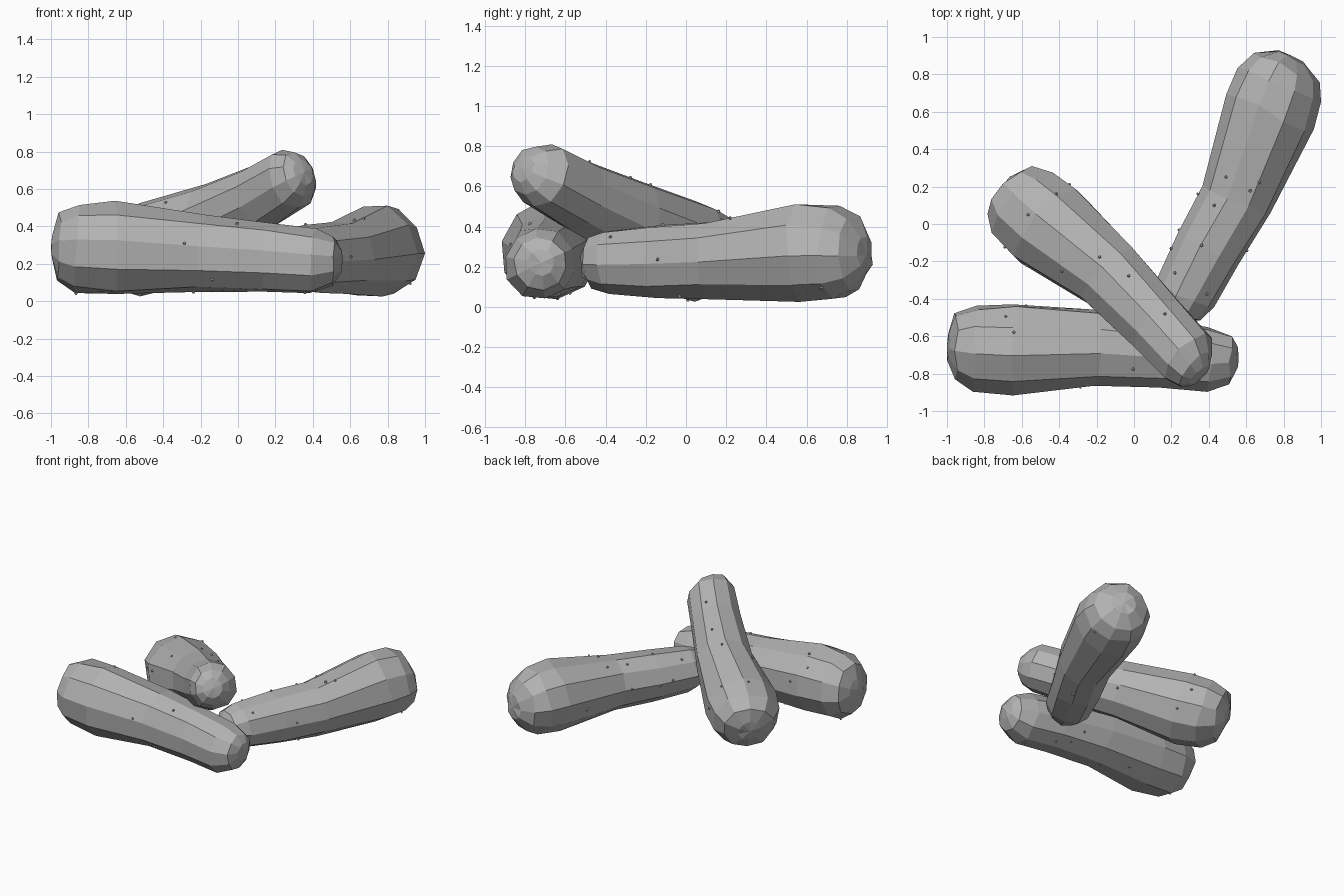
import bpy, bmesh, math, random
from mathutils import Vector

random.seed(4)
SIDES = 10

if "Cube" in bpy.data.objects:
    bpy.data.objects.remove(bpy.data.objects["Cube"])

mat = bpy.data.materials.new("plain grey")
mat.use_nodes = True
GREY = (0.45, 0.45, 0.45, 1)
mat.diffuse_color = GREY
mat.node_tree.nodes["Principled BSDF"].inputs["Base Color"].default_value = GREY


def finish(bm, name):
    bmesh.ops.recalc_face_normals(bm, faces=bm.faces[:])
    mesh = bpy.data.meshes.new(name)
    bm.to_mesh(mesh)
    bm.free()
    mesh.materials.append(mat)
    bpy.context.collection.objects.link(bpy.data.objects.new(name, mesh))


def make_pickle(name, stations, twist, bumps):
    """Faceted tapered body through (x, y, z, radius) stations, with small bumps."""
    centres = [Vector(s[:3]) for s in stations]
    axis = (centres[-1] - centres[0]).normalized()
    side = axis.cross(Vector((0, 0, 1))).normalized()
    up = side.cross(axis)

    # Body rings, slightly irregular
    bm = bmesh.new()
    rings = []
    for c, s in zip(centres, stations):
        ring = []
        for k in range(SIDES):
            a = math.tau * (k + twist) / SIDES
            r = s[3] * random.uniform(0.97, 1.04)
            slide = axis * random.uniform(-0.08, 0.08) * s[3]
            ring.append(bm.verts.new(c + slide + (side * math.cos(a) + up * math.sin(a)) * r))
        rings.append(ring)
    walls = []
    for lo, hi in zip(rings, rings[1:]):
        for k in range(SIDES):
            n = (k + 1) % SIDES
            walls.append(bm.faces.new((lo[k], lo[n], hi[n], hi[k])))
    # Fanned end caps
    for ring, c, sign in ((rings[0], centres[0], -1), (rings[-1], centres[-1], 1)):
        tip = bm.verts.new(c + axis * sign * 0.01)
        for k in range(SIDES):
            bm.faces.new((ring[k], ring[(k + 1) % SIDES], tip))
    bmesh.ops.recalc_face_normals(bm, faces=bm.faces[:])

    # Bumps scattered over the long walls
    long_walls = walls[2 * SIDES:-2 * SIDES]
    spots = []
    for f in random.sample(long_walls, bumps):
        a, b, c, d = [v.co for v in f.verts]
        u, v = random.random(), random.random()
        spots.append((a.lerp(b, u).lerp(d.lerp(c, u), v), f.normal.copy()))
    finish(bm, name)

    bm = bmesh.new()
    for p, normal in spots:
        turn = normal.to_track_quat('Z', 'Y').to_matrix().to_4x4()
        turn.translation = p
        bmesh.ops.create_cone(bm, cap_ends=True, segments=5, radius1=0.012,
                              radius2=0.006, depth=0.02, matrix=turn)
    finish(bm, name + "_bumps")


# Lying across the front
make_pickle("front_pickle", [
    (-0.99, -0.655, 0.29, 0.08), (-0.955, -0.655, 0.29, 0.18),
    (-0.85, -0.665, 0.285, 0.235), (-0.65, -0.672, 0.28, 0.25),
    (-0.2, -0.665, 0.255, 0.21), (0.15, -0.69, 0.235, 0.19),
    (0.4, -0.725, 0.215, 0.178), (0.51, -0.725, 0.215, 0.13),
    (0.55, -0.72, 0.22, 0.065)], 0.3, 14)

# Running to the back on the left side
make_pickle("back_pickle", [
    (0.84, 0.89, 0.26, 0.09), (0.815, 0.84, 0.265, 0.19),
    (0.775, 0.74, 0.27, 0.235), (0.72, 0.6, 0.27, 0.25),
    (0.55, 0.13, 0.235, 0.195), (0.4, -0.13, 0.225, 0.185),
    (0.27, -0.38, 0.22, 0.165), (0.235, -0.46, 0.22, 0.13),
    (0.22, -0.5, 0.22, 0.065)], 0.1, 14)

# Leaning on top of the others
make_pickle("top_pickle", [
    (-0.68, 0.2, 0.22, 0.08), (-0.65, 0.17, 0.23, 0.18),
    (-0.58, 0.1, 0.25, 0.235), (-0.46, -0.01, 0.295, 0.25),
    (-0.13, -0.27, 0.43, 0.2), (0.12, -0.53, 0.555, 0.178),
    (0.28, -0.71, 0.655, 0.17), (0.33, -0.78, 0.68, 0.125),
    (0.35, -0.81, 0.69, 0.07)], 0.5, 14)
